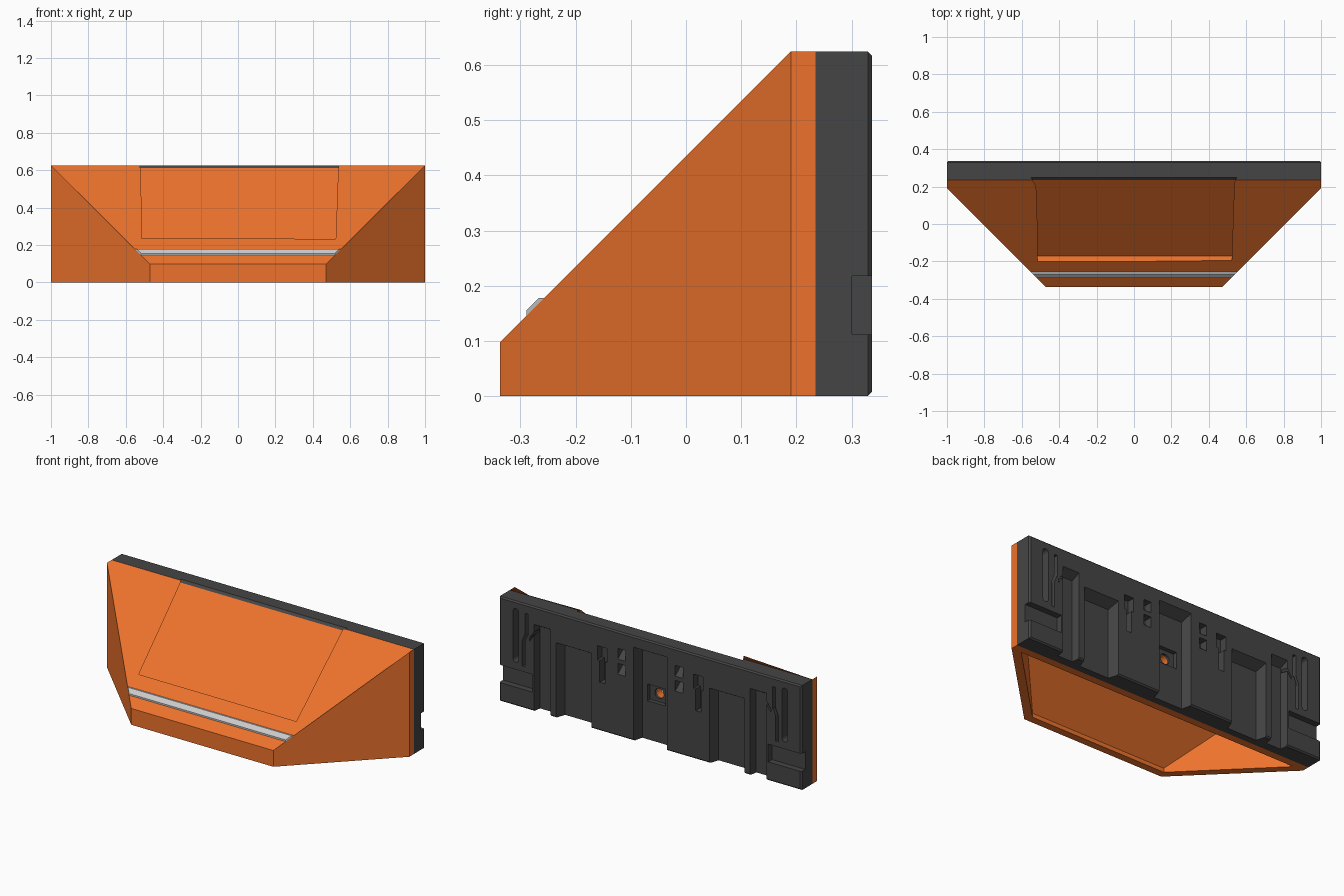
import bpy, bmesh, math

if "Cube" in bpy.data.objects:
    bpy.data.objects.remove(bpy.data.objects["Cube"])

BACK = 0.3375      # rear face of the mounting plate
SEAM = 0.235       # joint between plate and hopper
TOP = 0.625


def material(name, rgb):
    m = bpy.data.materials.new(name)
    m.diffuse_color = (*rgb, 1)
    m.use_nodes = True
    m.node_tree.nodes["Principled BSDF"].inputs["Base Color"].default_value = m.diffuse_color
    return m


def loft(name, ring_a, ring_b, mat=None):
    """Solid between two matching rings of points."""
    bm = bmesh.new()
    a = [bm.verts.new(p) for p in ring_a]
    b = [bm.verts.new(p) for p in ring_b]
    n = len(a)
    bm.faces.new(a)
    bm.faces.new(b[::-1])
    for i in range(n):
        j = (i + 1) % n
        bm.faces.new((a[i], b[i], b[j], a[j]))
    bmesh.ops.recalc_face_normals(bm, faces=bm.faces)
    me = bpy.data.meshes.new(name)
    bm.to_mesh(me)
    bm.free()
    ob = bpy.data.objects.new(name, me)
    bpy.context.collection.objects.link(ob)
    if mat:
        me.materials.append(mat)
    return ob


def cut(target, cutter, keep=False):
    cutter.hide_render = True
    mod = target.modifiers.new("cut", 'BOOLEAN')
    mod.operation = 'DIFFERENCE'
    mod.solver = 'EXACT'
    mod.object = cutter
    bpy.context.view_layer.objects.active = target
    bpy.ops.object.modifier_apply(modifier=mod.name)
    if not keep:
        bpy.data.objects.remove(cutter)


orange = material("orange", (0.85, 0.17, 0.025))
dark = material("dark_grey", (0.06, 0.06, 0.06))

# Hopper body: splayed sides, sloping front
plan = [(-0.47, -0.3375, 0.0975), (0.47, -0.3375, 0.0975), (1, 0.19, TOP),
        (1, SEAM, TOP), (-1, SEAM, TOP), (-1, 0.19, TOP)]
body = loft("hopper_body", [(x, y, 0) for x, y, z in plan], plan, orange)

# Hollow open underneath
inner = []
for s, y in [(-1, -0.293), (1, -0.293), (1, 0.19), (-1, 0.19)]:
    inner.append((s * (0.8075 + y - 0.064), y, y + 0.317))
cut(body, loft("hollow", [(x, y, -0.1) for x, y, z in inner], inner))

# Mounting plate with chamfered rear edges
rect = [(-1, 0), (1, 0), (1, TOP), (-1, TOP)]
plate = loft("mounting_plate", [(x, SEAM, z) for x, z in rect],
             [(x, BACK, z) for x, z in rect], dark)
bm = bmesh.new()
bm.from_mesh(plate.data)
rear = [e for e in bm.edges if all(v.co.y > BACK - 0.001 for v in e.verts)]
bmesh.ops.bevel(bm, geom=rear, offset=0.008, segments=1, affect='EDGES')
bm.to_mesh(plate.data)
bm.free()

# Dovetail slot on the slope for a slide-in panel
r = math.sqrt(0.5)


def on_slope(x, v, n):
    return (x, -0.2 + r * (v - n), 0.236 + r * (v + n))


dovetail = [(-0.5165, 0.05), (-0.5165, 0), (-0.55, -0.042),
            (0.55, -0.042), (0.5165, 0), (0.5165, 0.05)]
slot = loft("panel_slot", [on_slope(x, 0, n) for x, n in dovetail],
            [on_slope(x, 0.8, n) for x, n in dovetail])
cut(body, slot, keep=True)
cut(plate, slot)

# Retaining strip across the slope, mitred to the splayed sides
strip = [(-0.2895, 0.145), (-0.2895, 0.155), (-0.267, 0.1775), (-0.2575, 0.1775)]
loft("retaining_strip", [(-(0.8075 + y), y, z) for y, z in strip],
     [(0.8075 + y, y, z) for y, z in strip])


# Rear recesses in the plate
def recess(outline, depth, floor=None, sides=(1, -1)):
    floor = floor or outline
    for s in sides:
        cut(plate, loft("recess",
                        [(s * x, BACK + 0.001, z) for x, z in outline],
                        [(s * x, BACK - depth, z) for x, z in floor]))


def box(x0, x1, z0, z1):
    return [(x0, z0), (x1, z0), (x1, z1), (x0, z1)]


def channel(x0, x1, top, depth, taper, slope, sides=(1, -1)):
    recess(box(x0, x1, -0.05, top), depth,
           box(x0 + taper, x1 - taper, -0.05, top - slope), sides)


channel(0.66, 0.77, 0.52, 0.05, 0.006, 0.03)           # narrow channels
channel(0.39, 0.625, 0.45, 0.06, 0.02, 0.035)          # wide channels
channel(-0.11, 0.11, 0.56, 0.06, 0.015, 0.035, (1,))   # middle channel
recess(box(-0.06, 0.06, 0.23, 0.33), 0.085, sides=(1,))
recess(box(0.78, 1.05, 0.112, 0.218), 0.0365)          # end grooves
recess(box(0.285, 0.35, 0.42, 0.505), 0.045)           # keyed notches
recess(box(0.30, 0.335, 0.29, 0.43), 0.045)
recess(box(0.165, 0.215, 0.46, 0.525), 0.05,
       box(0.165, 0.215, 0.50, 0.525))                 # small wedge notches
recess(box(0.165, 0.215, 0.37, 0.435), 0.05,
       box(0.165, 0.215, 0.41, 0.435))

# Rounded long slots
long_slot = []
for i in range(12):
    a = math.radians(15 + 30 * i)
    mid = 0.563 if math.sin(a) > 0 else 0.28
    long_slot.append((0.89 + 0.019 * math.cos(a), mid + 0.019 * math.sin(a)))
recess(long_slot, 0.06)

# Thin spring-arm slits
recess([(0.81, 0.44), (0.828, 0.44), (0.828, 0.57), (0.81, 0.57)], 0.05)
recess([(0.83, 0.25), (0.848, 0.25), (0.848, 0.40), (0.828, 0.45),
        (0.81, 0.45), (0.83, 0.40)], 0.05)
recess([(0.765, 0.46), (0.765, 0.48), (0.80, 0.43), (0.80, 0.41)], 0.05)

# Screw hole through plate and rear of hopper
ring = [(0.03 * math.cos(i * math.tau / 24), 0.28 + 0.03 * math.sin(i * math.tau / 24))
        for i in range(24)]
hole = loft("screw_hole", [(x, 0.12, z) for x, z in ring], [(x, 0.4, z) for x, z in ring])
cut(body, hole, keep=True)
cut(plate, hole)
